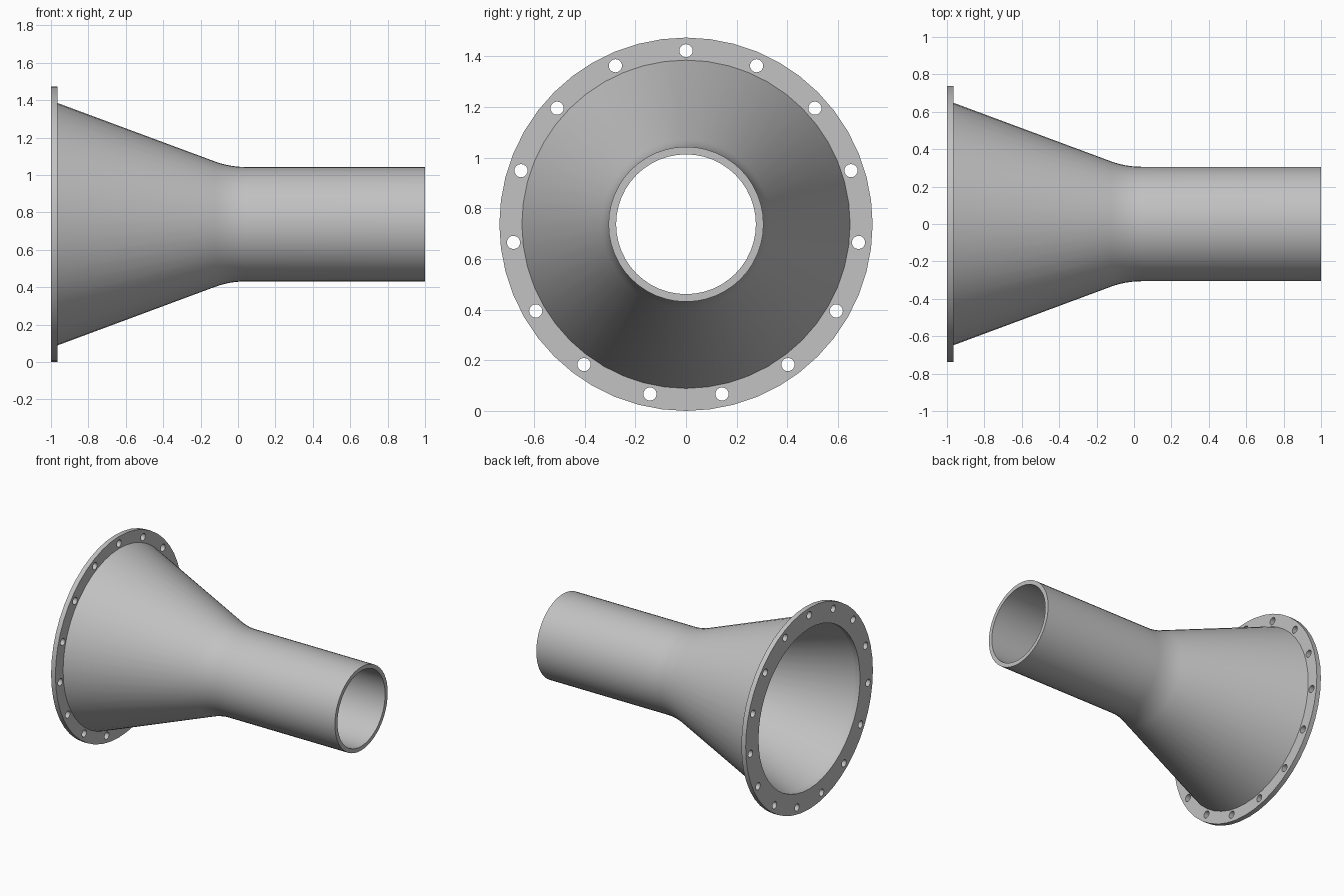
import bpy, bmesh
from math import cos, sin, tau, radians
from mathutils import Matrix, Vector

cube = bpy.data.objects.get("Cube")
if cube:
    bpy.data.objects.remove(cube, do_unlink=True)

AXIS_Z = 0.737       # height of the pipe axis
FLANGE_R = 0.737
BORE_R = 0.588       # opening in the flange
BACK, FRONT = -1.0, -0.965
BOLTS = 15

metal = bpy.data.materials.new("grey_metal")
metal.use_nodes = True
grey = (0.54, 0.54, 0.54, 1)
metal.diffuse_color = grey
metal.node_tree.nodes["Principled BSDF"].inputs["Base Color"].default_value = grey


def add_object(name, bm):
    bmesh.ops.recalc_face_normals(bm, faces=bm.faces)
    mesh = bpy.data.meshes.new(name)
    bm.to_mesh(mesh)
    bm.free()
    mesh.materials.append(metal)
    obj = bpy.data.objects.new(name, mesh)
    obj.location.z = AXIS_Z
    bpy.context.collection.objects.link(obj)
    return obj


def lathe(name, profile, sides, closed):
    """Turn (x, radius) points around the x axis."""
    bm = bmesh.new()
    rings = [[bm.verts.new((x, r * sin(tau * i / sides), r * cos(tau * i / sides)))
              for i in range(sides)] for x, r in profile]
    pairs = list(zip(rings, rings[1:]))
    if closed:
        pairs.append((rings[-1], rings[0]))
    for a, b in pairs:
        for i in range(sides):
            j = (i + 1) % sides
            bm.faces.new((a[i], a[j], b[j], b[i]))
    return add_object(name, bm)


def rounded(start, corner, end, reach, steps=6):
    """Polyline start-corner-end with the corner rounded."""
    s, c, e = Vector(start), Vector(corner), Vector(end)
    p = c + (s - c).normalized() * reach
    q = c + (e - c).normalized() * reach
    bend = [p * (1 - t) ** 2 + c * 2 * t * (1 - t) + q * t * t
            for t in (k / steps for k in range(steps + 1))]
    return [s, *bend, e]


# Cone running into the straight pipe, outer wall then inner wall
outer = rounded((FRONT, 0.648), (-0.045, 0.306), (1, 0.306), 0.085)
inner = rounded((FRONT, BORE_R), (-0.05, 0.276), (1, 0.276), 0.085)
funnel = lathe("funnel_pipe", outer + inner[::-1], 48, False)

# Flange ring
flange = lathe("flange", [(BACK, BORE_R), (BACK, FLANGE_R),
                          (FRONT, FLANGE_R), (FRONT, BORE_R)], 48, True)

# Bolt holes
bm = bmesh.new()
for k in range(BOLTS):
    a = tau * k / BOLTS
    place = Matrix.Translation(((BACK + FRONT) / 2, 0.685 * sin(a), 0.685 * cos(a)))
    bmesh.ops.create_cone(bm, cap_ends=True, segments=20, radius1=0.026, radius2=0.026,
                          depth=0.1, matrix=place @ Matrix.Rotation(tau / 4, 4, "Y"))
cutter = add_object("bolt_hole_cutter", bm)
cutter.hide_render = True

cut = flange.modifiers.new("bolt_holes", "BOOLEAN")
cut.operation, cut.solver, cut.object = "DIFFERENCE", "EXACT", cutter
bpy.context.view_layer.objects.active = flange
bpy.ops.object.modifier_apply(modifier=cut.name)
bpy.data.objects.remove(cutter, do_unlink=True)

# Smooth round walls, keep rims sharp
for obj in bpy.context.view_layer.objects:
    obj.select_set(obj in (funnel, flange))
bpy.ops.object.shade_smooth_by_angle(angle=radians(30))
